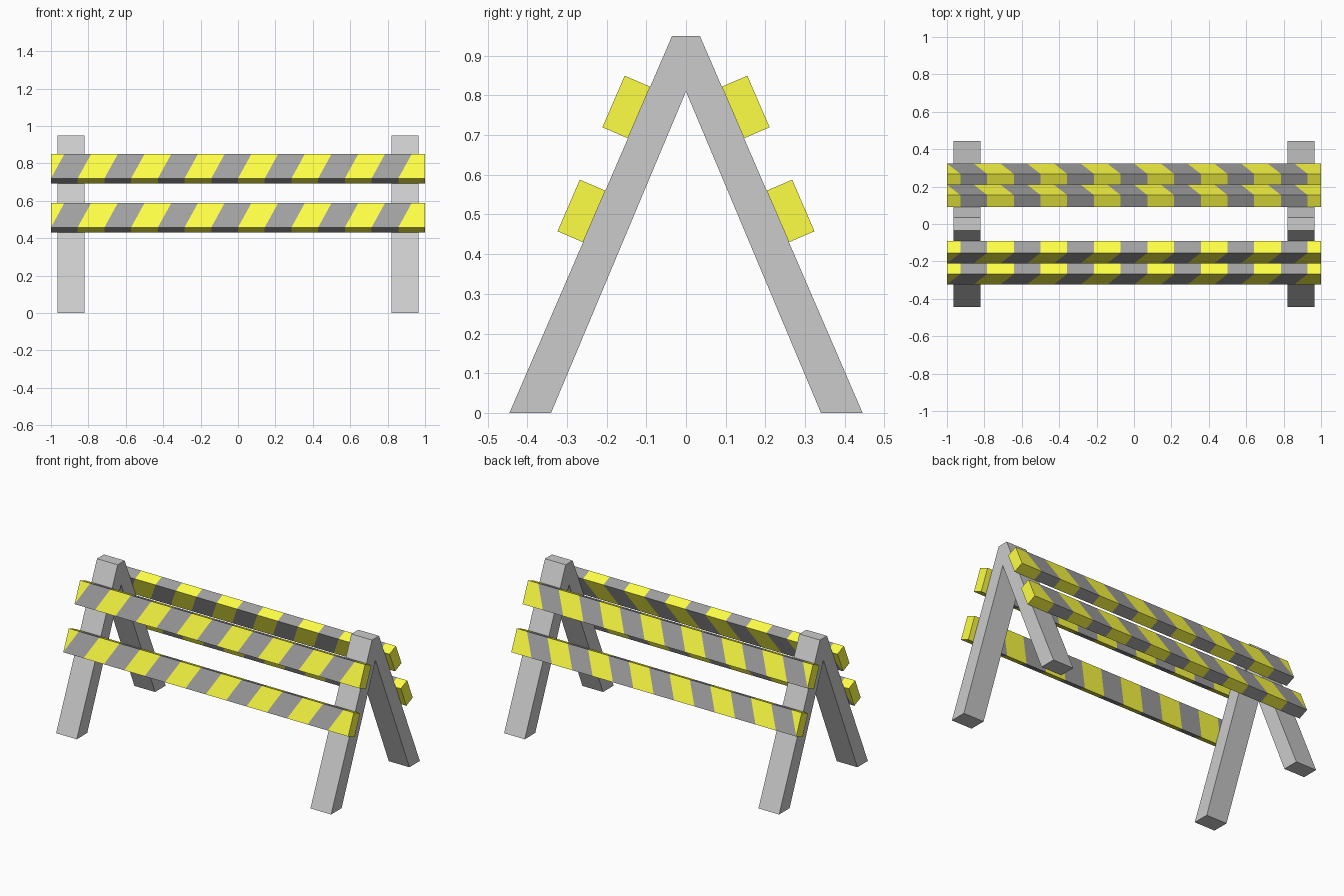
import bpy, bmesh, math
from mathutils import Vector

if "Cube" in bpy.data.objects:
    bpy.data.objects.remove(bpy.data.objects["Cube"])


def material(name, rgb):
    m = bpy.data.materials.new(name)
    m.diffuse_color = (*rgb, 1)
    m.use_nodes = True
    m.node_tree.nodes["Principled BSDF"].inputs["Base Color"].default_value = m.diffuse_color
    return m


YELLOW = material("yellow", (1.0, 1.0, 0.06))
DARK = material("dark", (0.35, 0.35, 0.35))


def prism(profile, x0, x1):
    """Extrude a (y, z) profile along x."""
    bm = bmesh.new()
    face = bm.faces.new([bm.verts.new((x0, y, z)) for y, z in profile])
    new = bmesh.ops.extrude_face_region(bm, geom=[face])["geom"]
    verts = [v for v in new if isinstance(v, bmesh.types.BMVert)]
    bmesh.ops.translate(bm, verts=verts, vec=(x1 - x0, 0, 0))
    bmesh.ops.recalc_face_normals(bm, faces=bm.faces)
    return bm


def finish(bm, name, mats=()):
    mesh = bpy.data.meshes.new(name)
    bm.to_mesh(mesh)
    bm.free()
    for m in mats:
        mesh.materials.append(m)
    bpy.context.collection.objects.link(bpy.data.objects.new(name, mesh))


# A-shaped end frames
FRAME = [(-0.445, 0), (-0.34, 0), (0, 0.81), (0.34, 0),
         (0.445, 0), (0.035, 0.95), (-0.035, 0.95)]
for side, x in (("left", -0.965), ("right", 0.82)):
    finish(prism(FRAME, x, x + 0.145), side + "_leg_frame")

# Striped boards lying on the sloped legs
STRIPE = 1 / 7
HEIGHT, THICK = 0.1415, 0.07
SLANT = STRIPE / 2 / HEIGHT
SLOPE = math.atan2(0.41, 0.95)


def board(name, z, sign):
    up = Vector((0, -sign * math.sin(SLOPE), math.cos(SLOPE)))
    out = Vector((0, sign * math.cos(SLOPE), math.sin(SLOPE)))
    base = Vector((0, sign * (0.445 - z * 0.41 / 0.95), z))
    corners = [base, base + out * THICK, base + out * THICK + up * HEIGHT,
               base + up * HEIGHT]
    bm = prism([(c.y, c.z) for c in corners], -1, 1)
    # slanted cuts between the stripes
    normal = Vector((1, 0, 0)) - up * SLANT
    for k in range(14):
        bmesh.ops.bisect_plane(
            bm, geom=bm.verts[:] + bm.edges[:] + bm.faces[:], dist=1e-5,
            plane_co=base + Vector((-1 + k * STRIPE, 0, 0)), plane_no=normal)
    for f in bm.faces:
        t = (f.calc_center_median() - base).dot(normal) + 1
        f.material_index = 1 if math.floor(t / STRIPE) % 2 == 0 else 0
        if abs(f.normal.x) > 0.9:
            f.material_index = 0
    finish(bm, name, (YELLOW, DARK))


for side, sign in (("front", -1), ("back", 1)):
    board(side + "_upper_board", 0.692, sign)
    board(side + "_lower_board", 0.43, sign)
